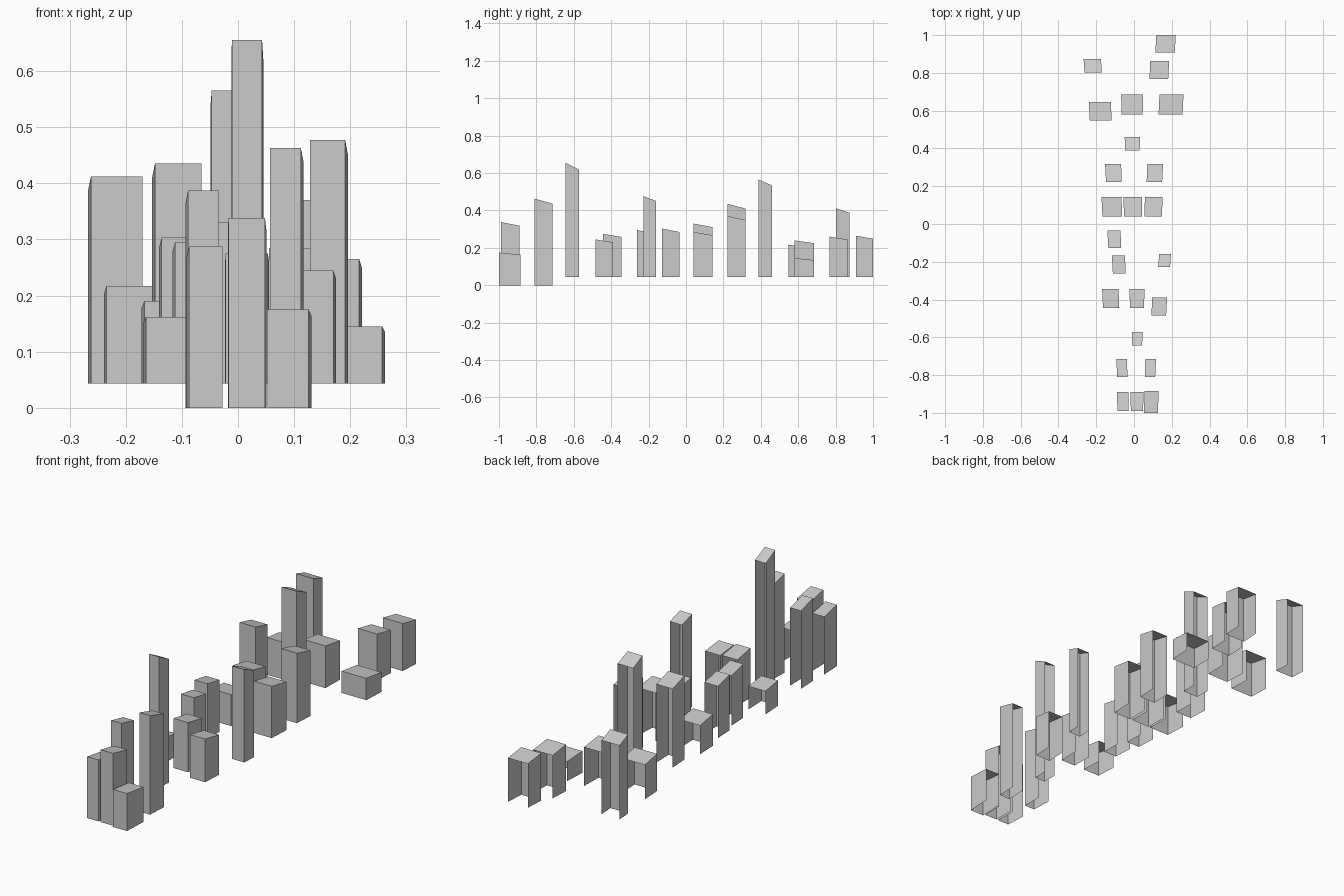
import bpy, bmesh

# Rows of tower blocks, front to back: (front y, back y, [(left x, right x, front height), ...])
ROWS = [
    (-0.99, -0.89, [(-0.087, -0.028, 0.287), (-0.017, 0.048, 0.338)]),
    (-1.00, -0.885, [(0.053, 0.126, 0.175)]),
    (-0.81, -0.715, [(-0.089, -0.035, 0.387), (0.057, 0.112, 0.463)]),
    (-0.643, -0.573, [(-0.011, 0.043, 0.655)]),
    (-0.485, -0.39, [(0.092, 0.170, 0.245)]),
    (-0.445, -0.345, [(-0.164, -0.078, 0.162), (-0.022, 0.053, 0.275)]),
    (-0.262, -0.168, [(-0.112, -0.045, 0.295)]),
    (-0.228, -0.160, [(0.128, 0.191, 0.477)]),
    (-0.128, -0.035, [(-0.136, -0.068, 0.303)]),
    (0.039, 0.142, [(-0.167, -0.063, 0.19), (-0.053, 0.041, 0.33), (0.055, 0.147, 0.285)]),
    (0.223, 0.317, [(-0.148, -0.065, 0.435), (0.067, 0.149, 0.37)]),
    (0.388, 0.460, [(-0.047, 0.030, 0.565)]),
    (0.548, 0.645, [(-0.234, -0.118, 0.217)]),
    (0.580, 0.685, [(-0.065, 0.046, 0.24), (0.130, 0.257, 0.145)]),
    (0.768, 0.863, [(0.082, 0.181, 0.26)]),
    (0.801, 0.873, [(-0.262, -0.170, 0.412)]),
    (0.908, 1.00, [(0.113, 0.216, 0.265)]),
]


def tower(name, x0, x1, y0, y1, h, base):
    """Shell with front, two sides and a sloping roof; open at back and bottom."""
    def lean(x):
        return x + max(-0.005, min(0.005, x * 0.05))
    drop = 0.003 + 0.05 * h
    plan = [(lean(x0), y1, h - drop), (x0, y0, h), (x1, y0, h), (lean(x1), y1, h - drop)]
    bm = bmesh.new()
    low = [bm.verts.new((x, y, base)) for x, y, z in plan]
    top = [bm.verts.new(p) for p in plan]
    for i in range(3):
        bm.faces.new((low[i], low[i + 1], top[i + 1], top[i]))
    bm.faces.new(top)
    mesh = bpy.data.meshes.new(name)
    bm.to_mesh(mesh)
    bm.free()
    bpy.context.collection.objects.link(bpy.data.objects.new(name, mesh))


# The two front rows reach the ground; the others start slightly higher
for r, (y0, y1, blocks) in enumerate(ROWS):
    base = 0.0 if y0 < -0.7 else 0.043
    for c, (x0, x1, h) in enumerate(blocks):
        tower(f"tower_row{r + 1}_{c + 1}", x0, x1, y0, y1, h, base)
